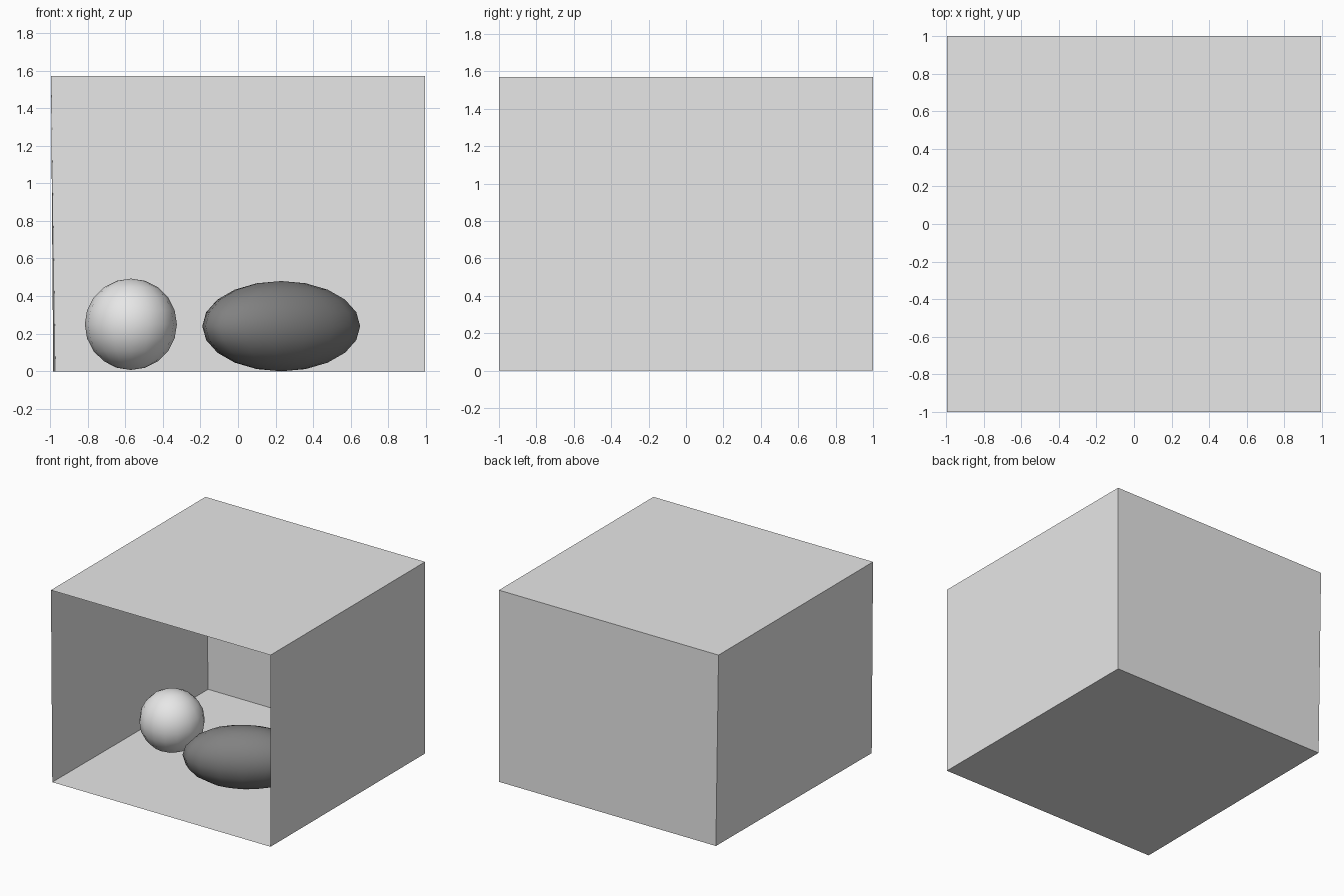
import bpy
import bmesh
from math import radians

cube = bpy.data.objects.get("Cube")
if cube:
    bpy.data.objects.remove(cube, do_unlink=True)


def material(name, value):
    mat = bpy.data.materials.new(name)
    mat.use_nodes = True
    colour = (value, value, value, 1)
    mat.diffuse_color = colour
    mat.node_tree.nodes["Principled BSDF"].inputs["Base Color"].default_value = colour
    return mat


light_grey = material("light grey", 0.8)
dark_grey = material("dark grey", 0.22)


def panel(name, corners):
    """One thin flat sheet of the room."""
    mesh = bpy.data.meshes.new(name)
    bm = bmesh.new()
    bm.faces.new([bm.verts.new(c) for c in corners])
    bm.to_mesh(mesh)
    bm.free()
    mesh.materials.append(light_grey)
    bpy.context.collection.objects.link(bpy.data.objects.new(name, mesh))


def ball(name, centre, radii, turn, mat):
    """Faceted outline, smooth shading."""
    bpy.ops.mesh.primitive_uv_sphere_add(segments=16, ring_count=10, radius=1, location=centre)
    obj = bpy.context.object
    obj.name = name
    obj.scale = radii
    obj.rotation_euler.z = radians(turn)
    obj.data.materials.append(mat)
    bpy.ops.object.shade_smooth()


# Room corners: the right wall leans inward towards the floor
height, side = 1.57, 0.995
floor = [(-0.983, -1, 0), (side, -1, 0), (side, 1, 0), (-0.971, 1, 0)]
roof = [(-side, -1, height), (side, -1, height), (side, 1, height), (-side, 1, height)]

panel("floor", floor)
panel("ceiling", roof[::-1])
for name, a, b in (("left_wall", 1, 2), ("back_wall", 2, 3), ("right_wall", 3, 0)):
    panel(name, [floor[b], floor[a], roof[a], roof[b]])

# Two rounded bodies standing on the floor
ball("sphere", (-0.57, -0.04, 0.25), (0.245, 0.245, 0.243), 0, light_grey)
ball("ellipsoid", (0.23, -0.24, 0.24), (0.465, 0.25, 0.24), 30, dark_grey)
